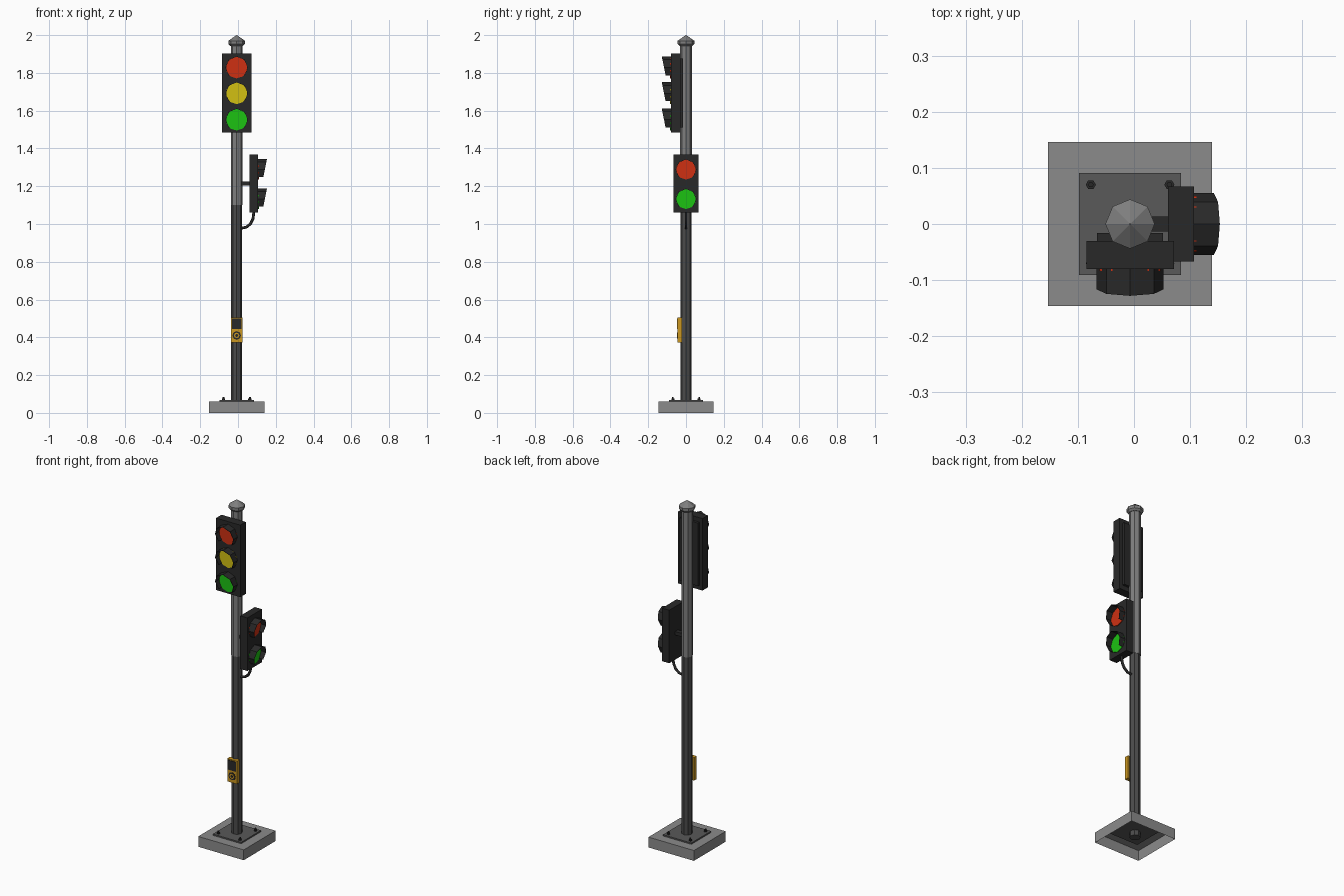
import bpy, bmesh, math
from mathutils import Matrix, Vector

if "Cube" in bpy.data.objects:
    bpy.data.objects.remove(bpy.data.objects["Cube"])

CX = -0.007  # pole axis


def mat(name, r, g, b):
    m = bpy.data.materials.new(name)
    m.diffuse_color = (r, g, b, 1)
    m.use_nodes = True
    m.node_tree.nodes["Principled BSDF"].inputs["Base Color"].default_value = m.diffuse_color
    return m


CONCRETE = mat("concrete_grey", .26, .26, .26)
STEEL = mat("light_steel", .21, .21, .21)
DARKPOLE = mat("dark_pole_paint", .07, .07, .07)
PLATE = mat("plate_grey", .10, .10, .10)
BLACK = mat("housing_black", .022, .022, .022)
RED = mat("lens_red", .62, .03, .006)
YELLOW = mat("lens_yellow", .65, .53, .006)
GREEN = mat("lens_green", .012, .54, .006)
AMBER = mat("button_amber", .60, .31, .015)


def finish(name, bm, material, rot=0.0):
    """Turn a bmesh built around the pole axis into an object."""
    bm.transform(Matrix.Translation((CX, 0, 0)) @ Matrix.Rotation(rot, 4, 'Z'))
    me = bpy.data.meshes.new(name)
    bm.to_mesh(me)
    bm.free()
    me.materials.append(material)
    ob = bpy.data.objects.new(name, me)
    bpy.context.collection.objects.link(ob)
    return ob


def box(name, lo, hi, material, rot=0.0, open_bottom=False):
    bm = bmesh.new()
    lo, hi = Vector(lo), Vector(hi)
    m = Matrix.Translation((lo + hi) / 2) @ Matrix.Diagonal((*(hi - lo), 1))
    bmesh.ops.create_cube(bm, size=1, matrix=m)
    if open_bottom:
        bm.normal_update()
        bmesh.ops.delete(bm, geom=[f for f in bm.faces if f.normal.z < -.9], context='FACES')
    return finish(name, bm, material, rot)


def lathe(name, profile, sides, material, at=(0, 0)):
    """Stack of (radius, z) rings with closed ends."""
    bm = bmesh.new()
    rings = []
    for r, z in profile:
        rings.append([bm.verts.new((at[0] + r * math.cos(i * math.tau / sides),
                                    at[1] + r * math.sin(i * math.tau / sides), z))
                      for i in range(sides)])
    for a, b in zip(rings, rings[1:]):
        for i in range(sides):
            j = (i + 1) % sides
            bm.faces.new((a[i], a[j], b[j], b[i]))
    bm.faces.new(rings[0][::-1])
    bm.faces.new(rings[-1])
    return finish(name, bm, material)


def disc(name, r, z, y0, y1, sides, material, rot=0.0):
    """Short cylinder along local y."""
    bm = bmesh.new()
    m = Matrix.Translation((0, (y0 + y1) / 2, z)) @ Matrix.Rotation(math.pi / 2, 4, 'X')
    bmesh.ops.create_cone(bm, cap_ends=True, segments=sides, radius1=r, radius2=r,
                          depth=abs(y1 - y0), matrix=m)
    return finish(name, bm, material, rot)


def visor(name, r, z, y_back, y_tip, rot):
    """Octagonal hood, open underneath, with a slanted front edge."""
    bm = bmesh.new()
    pairs = []
    for k in range(-1, 6):
        a = k * math.pi / 4
        x, dz = r * math.cos(a), r * math.sin(a)
        front = y_tip + .2 * (r - dz)
        pairs.append((bm.verts.new((x, y_back, z + dz)), bm.verts.new((x, front, z + dz))))
    for (a, b), (c, d) in zip(pairs, pairs[1:]):
        bm.faces.new((a, b, d, c))
    bmesh.ops.recalc_face_normals(bm, faces=bm.faces)
    ob = finish(name, bm, BLACK, rot)
    s = ob.modifiers.new("thickness", 'SOLIDIFY')
    s.thickness = .002
    s.offset = 0


def signal(name, half, cells, y_back, y_front, y_tip, r, lamps, rot=0.0):
    """Signal head: one housing cell, lens and visor per lamp."""
    step = (cells[1] - cells[0]) / len(lamps)
    for i, (z, label, material) in enumerate(lamps):
        top = cells[1] - i * step
        box(f"{name}_housing_{label}", (-half, y_front, top - step), (half, y_back, top), BLACK, rot)
        disc(f"{name}_lens_{label}", r * .97, z, y_front + .002, y_front - .004, 10, material, rot)
        visor(f"{name}_visor_{label}", r, z, y_front + .001, y_tip, rot)


# Footing, anchor plate and bolts
box("concrete_base", (-.146, -.146, 0), (.146, .146, .06), CONCRETE, open_bottom=True)
box("anchor_plate", (-.091, -.091, .05), (.091, .091, .068), PLATE)
for i, (sx, sy) in enumerate([(-1, -1), (-1, 1), (1, -1), (1, 1)]):
    lathe(f"anchor_bolt_{i}", [(.009, .066), (.009, .076), (.005, .076), (.005, .084)],
          6, BLACK, (sx * .07, sy * .07))

# Pole and cap
lathe("lower_pole", [(.029, .02), (.029, 1.1)], 8, DARKPOLE)
lathe("upper_pole", [(.031, 1.1), (.031, 1.95)], 8, STEEL)
lathe("pole_cap", [(.034, 1.943), (.044, 1.953), (.044, 1.97), (.001, 2.0)], 8, STEEL)

# Three-lamp vehicle signal on the front
signal("vehicle_signal", .078, (1.484, 1.902), -.03, -.08, -.128, .059,
       [(1.828, "red", RED), (1.692, "yellow", YELLOW), (1.552, "green", GREEN)])
box("vehicle_signal_back", (-.059, -.031, 1.51), (.059, -.016, 1.876), BLACK)

# Two-lamp pedestrian signal on the right side
signal("pedestrian_signal", .067, (1.06, 1.368), -.068, -.114, -.160, .0545,
       [(1.288, "red", RED), (1.132, "green", GREEN)], math.pi / 2)
box("pedestrian_signal_arm", (.02, -.013, 1.204), (.07, .013, 1.224), BLACK)

# Cable from the pedestrian signal to the pole
cu = bpy.data.curves.new("signal_cable", 'CURVE')
cu.dimensions = '3D'
cu.bevel_depth = .0075
cu.bevel_resolution = 1
cu.resolution_u = 4
cu.use_fill_caps = True
sp = cu.splines.new('BEZIER')
sp.bezier_points.add(1)
for p, co, l, r in zip(sp.bezier_points, [(.084, 0, 1.065), (.012, 0, .977)],
                       [(.084, 0, 1.10), (.06, 0, .977)], [(.084, 0, 1.01), (0, 0, .977)]):
    p.co, p.handle_left, p.handle_right = co, l, r
cu.materials.append(BLACK)
bpy.context.collection.objects.link(bpy.data.objects.new("signal_cable", cu))

# Push-button box with dark panel and button ring
box("button_box", (-.031, -.044, .372), (.031, -.02, .505), AMBER)
box("button_panel", (-.026, -.047, .443), (.026, -.043, .499), BLACK)
disc("button_ring", .023, .41, -.043, -.0455, 8, BLACK)
disc("button_face", .015, .41, -.043, -.047, 8, AMBER)
disc("button_dot", .008, .41, -.043, -.048, 8, BLACK)
